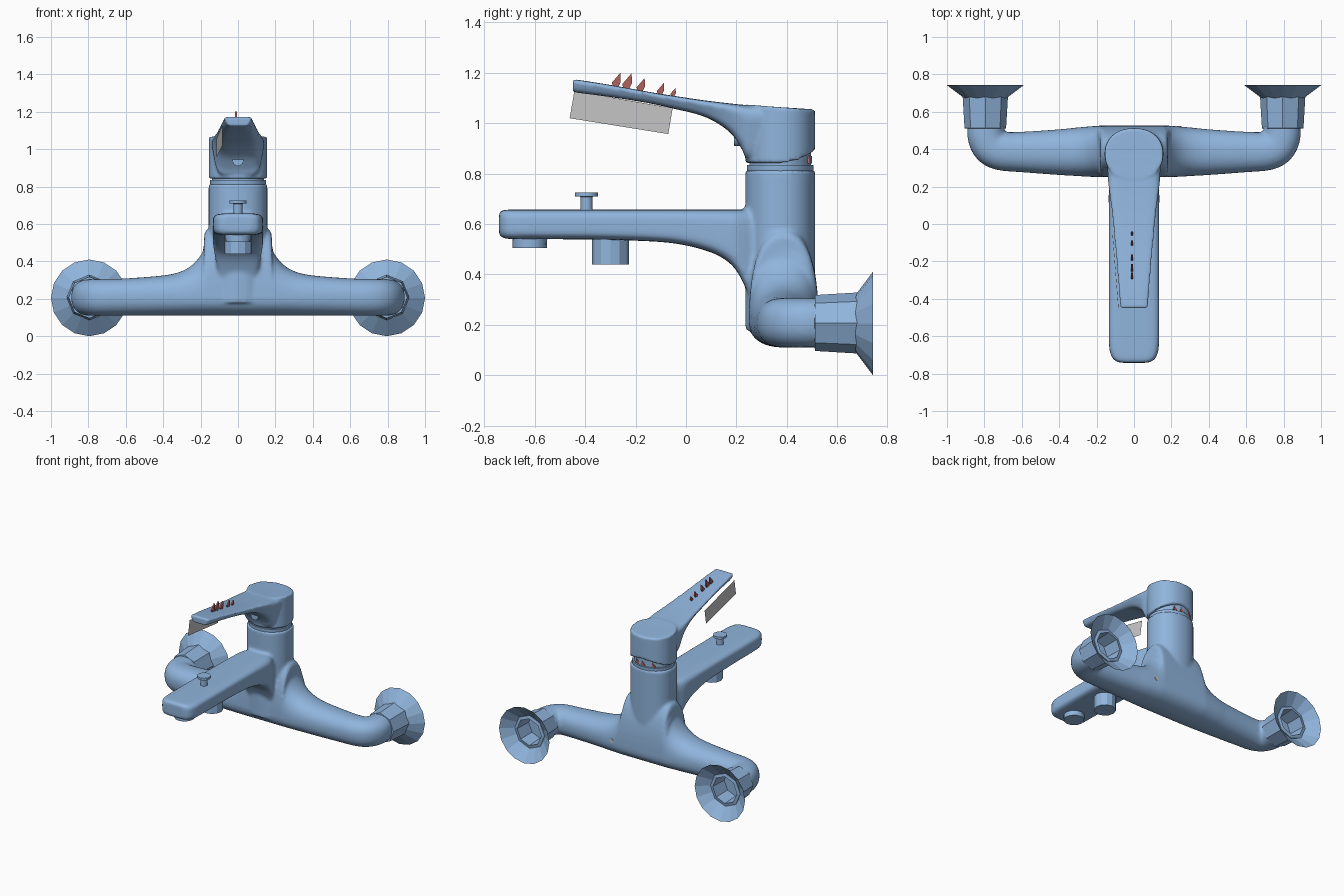
import bpy, bmesh, math
from mathutils import Vector

if "Cube" in bpy.data.objects:
    bpy.data.objects.remove(bpy.data.objects["Cube"])


def material(name, rgb):
    m = bpy.data.materials.new(name)
    m.diffuse_color = (*rgb, 1)
    m.use_nodes = True
    m.node_tree.nodes["Principled BSDF"].inputs["Base Color"].default_value = m.diffuse_color
    return m


BLUE = material("steel_blue", (0.28, 0.46, 0.72))
RED = material("dull_red", (0.45, 0.12, 0.11))
GREY = material("light_grey", (0.58, 0.58, 0.58))


def loft(bm, rings, cap=True):
    """Skin a list of equal-length point rings."""
    vs = [[bm.verts.new(p) for p in r] for r in rings]
    n = len(vs[0])
    for a, b in zip(vs, vs[1:]):
        for i in range(n):
            j = (i + 1) % n
            bm.faces.new((a[i], a[j], b[j], b[i]))
    if cap:
        bm.faces.new(vs[0][::-1])
        bm.faces.new(vs[-1])


def finish(name, bm, mat, voxel=0, smooth=0, angle=None):
    bmesh.ops.recalc_face_normals(bm, faces=bm.faces)
    me = bpy.data.meshes.new(name)
    bm.to_mesh(me)
    bm.free()
    me.materials.append(mat)
    ob = bpy.data.objects.new(name, me)
    bpy.context.collection.objects.link(ob)
    if voxel:
        r = ob.modifiers.new("blend", "REMESH")
        r.mode, r.voxel_size, r.use_smooth_shade = "VOXEL", voxel, True
        s = ob.modifiers.new("soften", "SMOOTH")
        s.factor, s.iterations = 0.5, smooth
    if angle:
        bpy.ops.object.select_all(action="DESELECT")
        bpy.context.view_layer.objects.active = ob
        ob.select_set(True)
        bpy.ops.object.shade_smooth_by_angle(angle=math.radians(angle))
    return ob


def spline(rows, steps=5):
    """Catmull-Rom interpolation of a table of rows."""
    rows = [Vector(r) for r in rows]
    out = []
    for i in range(len(rows) - 1):
        p0, p1, p2 = rows[max(i - 1, 0)], rows[i], rows[i + 1]
        p3 = rows[min(i + 2, len(rows) - 1)]
        for k in range(steps):
            t = k / steps
            out.append(p1 + 0.5 * t * ((p2 - p0) + t * ((2 * p0 - 5 * p1 + 4 * p2 - p3)
                       + t * (3 * (p1 - p2) + p3 - p0))))
    return out + [rows[-1]]


def oval(n=2.0, count=48):
    """Unit superellipse points."""
    pts = []
    for i in range(count):
        a = 2 * math.pi * i / count
        c, s = math.cos(a), math.sin(a)
        pts.append((math.copysign(abs(c) ** (2 / n), c), math.copysign(abs(s) ** (2 / n), s)))
    return pts


def lathe(name, profile, sides, origin, axis="z", mat=BLUE, cap=True, angle=None, sx=1, sy=1):
    bm = bmesh.new()
    rings = []
    for r, h in profile:
        ring = []
        for i in range(sides):
            a = 2 * math.pi * i / sides
            u, v = r * math.cos(a) * sx, r * math.sin(a) * sy
            off = (u, v, h) if axis == "z" else (u, h, v)
            ring.append(Vector(origin) + Vector(off))
        rings.append(ring)
    loft(bm, rings, cap)
    return finish(name, bm, mat, angle=angle)


CY = 0.374  # column axis in y

# --- Body: cross pipe with elbows, column and spout blended together
bm = bmesh.new()
half = [(0.79, 0.53, 0.098, 0.305), (0.79, 0.47, 0.1, 0.305), (0.765, 0.415, 0.1, 0.305),
        (0.71, 0.39, 0.103, 0.306), (0.6, 0.385, 0.108, 0.309), (0.4, 0.384, 0.122, 0.325),
        (0.3, 0.386, 0.13, 0.348), (0.23, 0.387, 0.135, 0.395), (0.18, 0.388, 0.138, 0.47),
        (0.15, 0.388, 0.138, 0.58)]
path = spline(half + [(-x, y, w, t) for x, y, w, t in reversed(half)])
rings = []
for i, (x, y, w, top) in enumerate(path):
    a, b = path[max(i - 1, 0)], path[min(i + 1, len(path) - 1)]
    d = Vector((b[0] - a[0], b[1] - a[1])).normalized()
    nx, ny = -d.y, d.x
    rings.append([(x + nx * w * u, y + ny * w * u, 0.21 + v * ((top - 0.21) if v > 0 else 0.1))
                  for u, v in oval(2.3)])
loft(bm, rings)
loft(bm, [[(0.157 * u, CY + 0.138 * v, z) for u, v in oval(2.2, 64)]
          for z in (0.18, 0.3, 0.45, 0.6, 0.813)])


def bar(bm, rows, n, taper=1.0):
    """Loft along y; rows are (y, half width, bottom, top)."""
    rings = []
    for y, w, lo, hi in spline(rows):
        mid, h = (lo + hi) / 2, (hi - lo) / 2
        rings.append([(u * w * (1 - (1 - taper) * (1 - v) / 2), y, mid + v * h)
                      for u, v in oval(n, 64)])
    loft(bm, rings)


bar(bm, [(-0.742, 0.07, 0.56, 0.645), (-0.728, 0.105, 0.545, 0.655), (-0.69, 0.126, 0.54, 0.657),
         (-0.62, 0.134, 0.54, 0.657), (-0.35, 0.135, 0.538, 0.657), (-0.12, 0.135, 0.53, 0.657),
         (0.0, 0.135, 0.515, 0.657), (0.1, 0.135, 0.487, 0.657), (0.16, 0.135, 0.455, 0.657),
         (0.2, 0.132, 0.415, 0.657), (0.235, 0.122, 0.35, 0.657), (0.27, 0.11, 0.27, 0.657),
         (0.32, 0.1, 0.25, 0.65)], 5)
finish("tap_body", bm, BLUE, voxel=0.01, smooth=5)

# --- Ring and core between column and handle
lathe("neck_ring", [(0.144, 0.79), (0.149, 0.818), (0.149, 0.834), (0.138, 0.834), (0.138, 0.9)],
      48, (0, CY, 0), angle=35, sy=0.89)

# --- Handle: cap with sloping top and a relieved back edge, plus the lever
bm = bmesh.new()


def cap_bottom(y):
    return 0.842 + 0.05 * max(0, (y - 0.38) / 0.13) ** 2


plan = [(0.156 * u, CY + 0.138 * v) for u, v in oval(2.2, 64)]
cap_rings = [[(x, y, cap_bottom(y)) for x, y in plan],
             [(x, y, 1.055 + 0.08 * max(0, 0.48 - y)) for x, y in plan]]
loft(bm, cap_rings)
bar(bm, [(-0.449, 0.068, 1.128, 1.172), (-0.435, 0.08, 1.122, 1.173), (-0.3, 0.092, 1.104, 1.152),
         (-0.15, 0.106, 1.08, 1.125), (-0.05, 0.116, 1.058, 1.109), (0.05, 0.126, 1.034, 1.094),
         (0.12, 0.135, 1.003, 1.085), (0.18, 0.143, 0.958, 1.078), (0.22, 0.148, 0.9, 1.074),
         (0.245, 0.15, 0.855, 1.072), (0.3, 0.152, 0.86, 1.068), (0.37, 0.15, 0.87, 1.06)], 5, 0.72)
finish("lever_handle", bm, BLUE, voxel=0.008, smooth=3)
lathe("handle_screw_plug", [(0.03, 0.19), (0.03, 0.25)], 16, (0, 0, 0.94), "y")

# --- Fittings on the spout
lathe("diverter_knob", [(0.024, 0.64), (0.024, 0.708), (0.046, 0.71), (0.046, 0.726)],
      16, (0, -0.395, 0), angle=35)
lathe("aerator", [(0.07, 0.56), (0.068, 0.505)], 16, (0, -0.62, 0), angle=35)
lathe("shower_outlet", [(0.073, 0.56), (0.073, 0.44)], 12, (0, -0.3, 0))

# --- Wall nuts (hollow octagons) and cone flanges, mirrored
for side, sx in (("left", -1), ("right", 1)):
    lathe(side + "_wall_nut", [(0.09, 0.51), (0.111, 0.512), (0.121, 0.68), (0.098, 0.685),
                               (0.092, 0.56)], 8, (sx * 0.795, 0, 0.207), "y")
    lathe(side + "_wall_flange", [(0.112, 0.672), (0.205, 0.742)], 16,
          (sx * 0.795, 0, 0.205), "y", cap=False)


# --- Red drops: thin upright plates
def drop(name, x, y, z, size):
    shape = [(-0.3, 0), (-0.36, 0.25), (0.28, 1), (0.3, 0.3), (0.1, -0.1)]
    bm = bmesh.new()
    loft(bm, [[(x + dx, y + a * size, z + b * size) for a, b in shape] for dx in (-0.005, 0.005)])
    finish(name, bm, RED)


for i, (y, z, s) in enumerate([(-0.275, 1.148, 0.053), (-0.232, 1.141, 0.058), (-0.178, 1.13, 0.05),
                               (-0.1, 1.117, 0.043), (-0.05, 1.109, 0.032)]):
    drop("red_drop_%d" % i, -0.01, y, z, s)

# --- Red marks inside the relief at the back of the handle
for i, x in enumerate((-0.07, 0.0, 0.05)):
    y = CY + 0.123 * math.sqrt(1 - (x / 0.138) ** 2)
    bm = bmesh.new()
    loft(bm, [[(x + a, y + dy, b) for a, b in ((-0.018, 0.84), (0.018, 0.84), (0.008, 0.87))]
              for dy in (-0.006, 0.003)])
    finish("red_mark_%d" % i, bm, RED)

# --- Grey plate hanging along the lever's left side
bm = bmesh.new()
bm.faces.new([bm.verts.new(p) for p in ((-0.083, -0.443, 1.128), (-0.083, -0.462, 1.02),
                                        (-0.114, -0.07, 0.957), (-0.114, -0.053, 1.06))])
finish("side_plate", bm, GREY)

# --- Small pale dot on the back of the pipe
lathe("back_dot", [(0.014, 0.49), (0.014, 0.524)], 12, (0.24, 0, 0.23), "y", mat=GREY)
